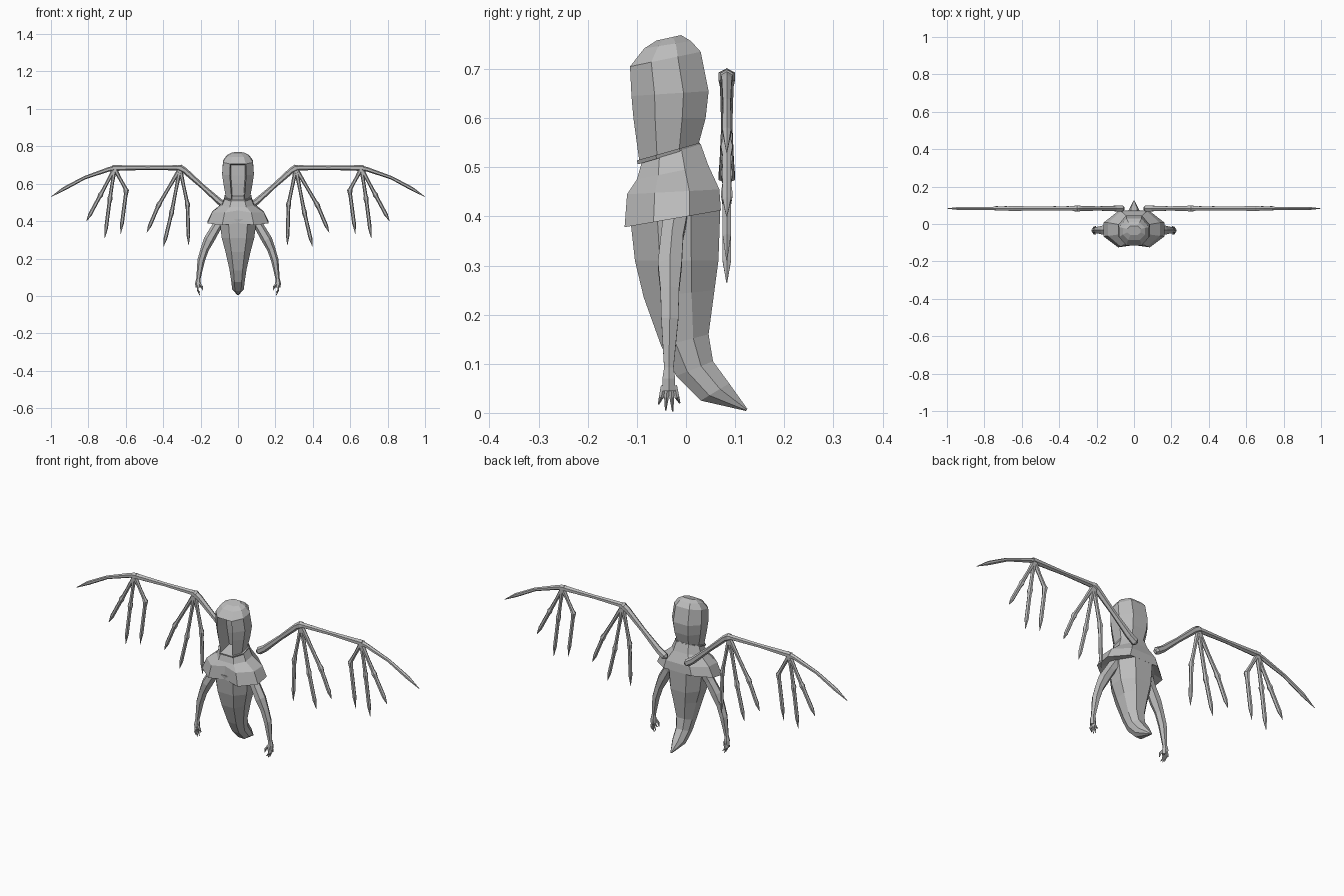
import bpy, bmesh, math
from mathutils import Vector

if "Cube" in bpy.data.objects:
    bpy.data.objects.remove(bpy.data.objects["Cube"])

grey = bpy.data.materials.new("plain grey")
grey.diffuse_color = (0.5, 0.5, 0.5, 1)
grey.use_nodes = True
grey.node_tree.nodes["Principled BSDF"].inputs["Base Color"].default_value = grey.diffuse_color

# Eight-sided cross-section shared by the hood, cape and robe
SECTION = [(-.52, -1), (.52, -1), (1, -.4), (1, .35), (.5, 1), (-.5, 1), (-1, .35), (-1, -.4)]


def finish(name, bm, mirror=False):
    bmesh.ops.recalc_face_normals(bm, faces=bm.faces)
    me = bpy.data.meshes.new(name)
    bm.to_mesh(me)
    bm.free()
    me.materials.append(grey)
    ob = bpy.data.objects.new(name, me)
    bpy.context.collection.objects.link(ob)
    if mirror:
        ob.modifiers.new("mirror", 'MIRROR').use_mirror_merge = False
    return ob


def skin(bm, rings):
    """Bridge rings of vertices, cap both ends, return faces band by band."""
    n = len(rings[0])
    bands = [[bm.faces.new((a[i], a[(i + 1) % n], b[(i + 1) % n], b[i])) for i in range(n)]
             for a, b in zip(rings, rings[1:])]
    bm.faces.new(rings[0])
    bm.faces.new(rings[-1])
    return bands


def loft(bm, specs):
    """Each spec: half width, front y, front z, back y, back z."""
    rings = []
    for hx, yf, zf, yb, zb in specs:
        ring = []
        for u, v in SECTION:
            t = (v + 1) / 2
            ring.append(bm.verts.new((u * hx, yf + (yb - yf) * t, zf + (zb - zf) * t)))
        rings.append(ring)
    return skin(bm, rings)


def tube(bm, pts, sides=6):
    """Tapered limb through points (x, y, z, radius)."""
    P = [Vector(p[:3]) for p in pts]
    rings = []
    for i, p in enumerate(P):
        t = (P[min(i + 1, len(P) - 1)] - P[max(i - 1, 0)]).normalized()
        a = t.cross(Vector((0, 1, 0))).normalized()
        b = a.cross(t)
        rings.append([bm.verts.new(p + pts[i][3] * (a * math.cos(k) + b * math.sin(k)))
                      for k in (2 * math.pi * j / sides for j in range(sides))])
    skin(bm, rings)


# Hood with a recessed face opening
bm = bmesh.new()
bands = loft(bm, [(.064, -.095, .512, .025, .545), (.078, -.107, .60, .04, .60),
                  (.085, -.111, .645, .046, .655), (.080, -.114, .705, .03, .735),
                  (.060, -.085, .742, .01, .757), (.036, -.06, .758, -.01, .769)])
opening = [band[0] for band in bands[:3]]
bmesh.ops.recalc_face_normals(bm, faces=bm.faces)
bmesh.ops.inset_region(bm, faces=opening, thickness=.006)
for v in {v for f in opening for v in f.verts}:
    v.co.y += .07
finish("hood", bm)

# Collar band
bm = bmesh.new()
loft(bm, [(.070, -.098, .506, .03, .543), (.073, -.1, .514, .028, .55)])
finish("collar", bm)

# Shoulder cape with flared hem, gathered at the middle of the chest
bm = bmesh.new()
loft(bm, [(.070, -.09, .51, .03, .547), (.085, -.1, .475, .045, .505),
          (.138, -.12, .445, .068, .455), (.163, -.125, .378, .071, .412),
          (.115, -.110, .395, .066, .415)])
front = [e for e in bm.edges if all(v.co.y < -.105 and v.co.z < .46 for v in e.verts)
         and e.verts[0].co.x * e.verts[1].co.x < 0]
for e in bmesh.ops.subdivide_edges(bm, edges=front, cuts=1)['geom_inner']:
    if isinstance(e, bmesh.types.BMVert):
        e.co.y += .012 if e.co.y < -.112 else 0
        e.co.z += .012
finish("cape", bm)

# Robe tapering into a curled tail
bm = bmesh.new()
loft(bm, [(.1, -.115, .41, .07, .42), (.087, -.104, .31, .066, .31),
          (.068, -.086, .235, .058, .25), (.046, -.05, .135, .046, .16),
          (.037, -.02, .075, .055, .105), (.031, .03, .025, .088, .06),
          (.004, .122, .004, .125, .008)])
finish("robe_tail", bm)

# Arms and hands
bm = bmesh.new()
tube(bm, [(.09, -.02, .41, .028), (.12, -.028, .36, .026), (.155, -.033, .30, .028),
          (.178, -.033, .25, .022), (.197, -.033, .19, .020), (.212, -.035, .09, .011)])
tube(bm, [(.212, -.035, .092, .011), (.214, -.035, .07, .015), (.213, -.035, .045, .015)])
for y, tip in ((-.013, .018), (-.004, .005), (.005, .003), (.014, .02)):
    tube(bm, [(.214, -.035 + y * .8, .055, .006), (.215, -.035 + y * 1.2, .032, .005),
              (.204, -.035 + y * 1.6, tip, .0015)], 5)
tube(bm, [(.207, -.04, .07, .006), (.193, -.044, .05, .006), (.188, -.045, .03, .0015)], 5)
finish("arms", bm, True)

# Skeletal wings: main bones, then three fingers at each joint
bm = bmesh.new()
Y = .083
tube(bm, [(.055, Y, .475, .010), (.065, Y, .482, .019), (.10, Y, .505, .017), (.19, Y, .585, .013),
          (.285, Y, .67, .016), (.31, Y, .684, .019), (.325, Y, .686, .012)])
tube(bm, [(.295, Y, .682, .015), (.33, Y, .685, .014), (.48, Y, .685, .011),
          (.64, Y, .684, .015), (.67, Y, .684, .015)])
tube(bm, [(.645, Y, .686, .015), (.69, Y, .677, .012), (.82, Y, .632, .009),
          (.93, Y, .573, .010), (1.0, Y, .53, .001)])
fingers = [((.31, .68), (.425, .485), (.487, .34)),
           ((.31, .68), (.355, .445), (.398, .265)),
           ((.31, .68), (.27, .49), (.264, .272)),
           ((.66, .68), (.735, .54), (.81, .40)),
           ((.66, .68), (.685, .52), (.712, .31)),
           ((.66, .68), (.597, .565), (.628, .33))]
for root, knuckle, tip in fingers:
    r, k, t = (Vector((p[0], Y, p[1])) for p in (root, knuckle, tip))
    stops = [(r, .012), (r.lerp(k, .5), .009), (r.lerp(k, .9), .010), (k, .014),
             (k.lerp(t, .12), .010), (k.lerp(t, .75), .010), (t, .001)]
    tube(bm, [(*p, rad) for p, rad in stops])
finish("bone_wings", bm, True)
